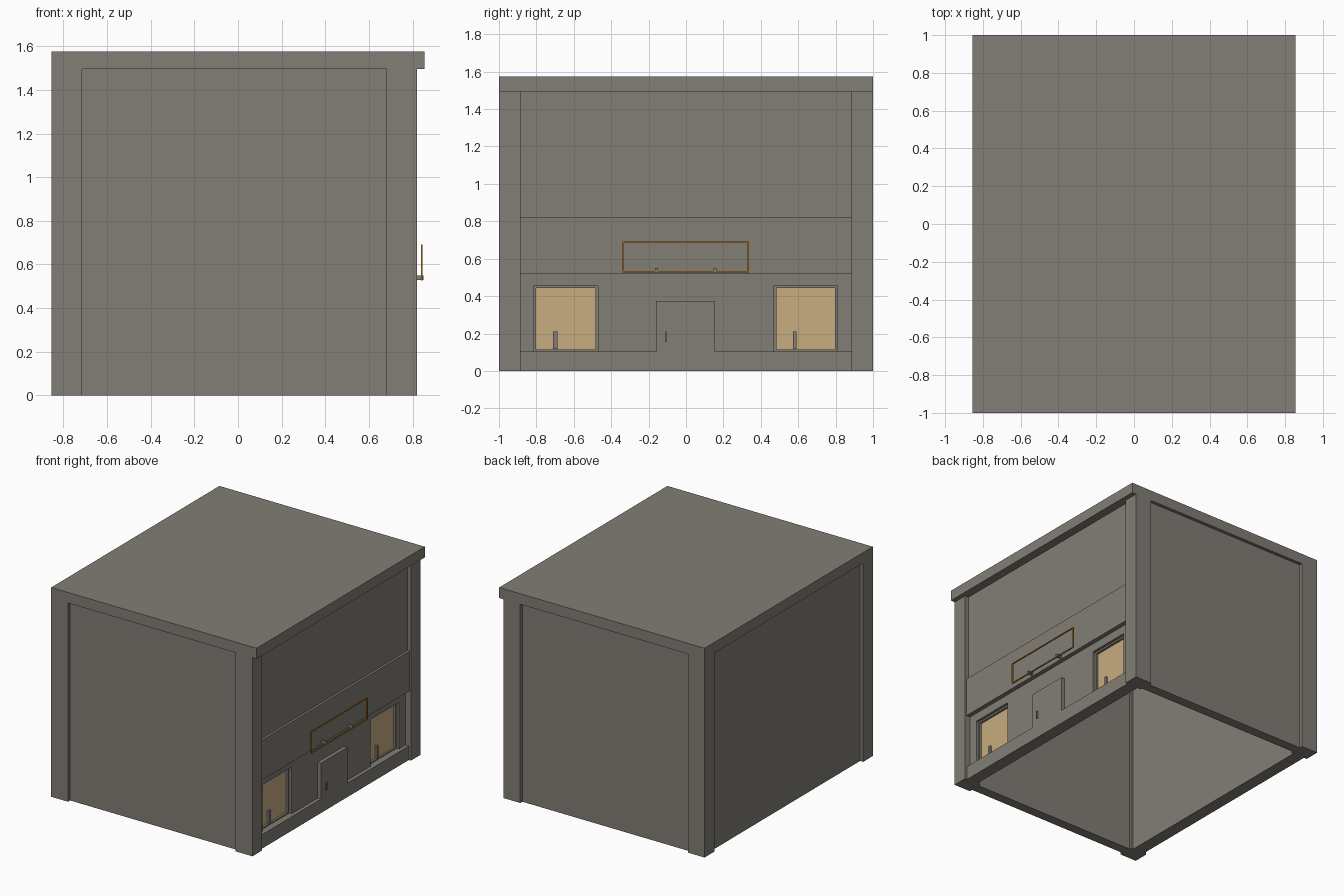
import bpy, bmesh

if "Cube" in bpy.data.objects:
    bpy.data.objects.remove(bpy.data.objects["Cube"])


def material(name, rgb):
    m = bpy.data.materials.new(name)
    m.diffuse_color = (*rgb, 1)
    m.use_nodes = True
    m.node_tree.nodes["Principled BSDF"].inputs["Base Color"].default_value = m.diffuse_color
    return m


STONE = material("warm grey stone", (0.223, 0.207, 0.181))
GLASS = material("warm window glow", (0.578, 0.413, 0.216))
ORANGE = material("orange metal", (0.50, 0.19, 0.015))


def boxes(name, spans, mat):
    """One object made of boxes given as (x0, x1, y0, y1, z0, z1)."""
    bm = bmesh.new()
    for x0, x1, y0, y1, z0, z1 in spans:
        verts = bmesh.ops.create_cube(bm, size=1)["verts"]
        for v in verts:
            v.co.x = x1 if v.co.x > 0 else x0
            v.co.y = y1 if v.co.y > 0 else y0
            v.co.z = z1 if v.co.z > 0 else z0
    mesh = bpy.data.meshes.new(name)
    bm.to_mesh(mesh)
    bm.free()
    mesh.materials.append(mat)
    ob = bpy.data.objects.new(name, mesh)
    bpy.context.collection.objects.link(ob)
    return ob


def cut(target, spans):
    cutter = boxes("window_cutter", spans, STONE)
    cutter.hide_render = True
    cutter.hide_viewport = True
    mod = target.modifiers.new("openings", 'BOOLEAN')
    mod.operation = 'DIFFERENCE'
    mod.solver = 'EXACT'
    mod.object = cutter


LEFT, FACE, EAVE = -0.855, 0.82, 1.495
POST_Y = 0.885

# Roof slab overhanging the shopfront
boxes("roof_slab", [(LEFT, 0.855, -1, 1, EAVE, 1.575)], STONE)

# Corner posts
for side, y0, y1 in (("front", -1, -POST_Y), ("back", POST_Y, 1)):
    boxes(side + "_left_post", [(LEFT, -0.715, y0, y1, 0, EAVE)], STONE)
    boxes(side + "_right_post", [(0.68, FACE, y0, y1, 0, EAVE)], STONE)

# Recessed wall panels; the underside stays open
boxes("front_wall", [(-0.715, 0.68, -0.975, -0.90, 0, EAVE)], STONE)
boxes("back_wall", [(-0.715, 0.68, 0.90, 0.975, 0, EAVE)], STONE)
boxes("left_wall", [(-0.83, -0.735, -POST_Y, POST_Y, 0, EAVE)], STONE)

# Shopfront layers
boxes("upper_wall", [(0.71, 0.79, -POST_Y, POST_Y, 0.82, EAVE)], STONE)
boxes("sign_band", [(0.71, 0.808, -POST_Y, POST_Y, 0.52, 0.82)], STONE)
lower = boxes("shop_wall", [(0.71, 0.775, -POST_Y, POST_Y, 0, 0.52)], STONE)
boxes("base_course", [(0.775, 0.803, -POST_Y, -0.16, 0, 0.105),
                      (0.775, 0.803, 0.155, POST_Y, 0, 0.105)], STONE)
boxes("door", [(0.775, 0.803, -0.16, 0.155, 0, 0.375)], STONE)
boxes("door_handle", [(0.803, 0.815, -0.109, -0.101, 0.155, 0.21)], STONE)

# Windows set in stepped openings
WINDOWS = ((-0.815, -0.47, -0.71, -0.688), (0.47, 0.81, 0.572, 0.59))
cut(lower, [(0.755, 0.9, a, b, 0.105, 0.455) for a, b, _, _ in WINDOWS])
cut(lower, [(0.735, 0.9, a + 0.014, b - 0.014, 0.115, 0.442)
            for a, b, _, _ in WINDOWS])
for label, (a, b, h0, h1) in zip(("front", "back"), WINDOWS):
    boxes(label + "_window_glass",
          [(0.733, 0.739, a + 0.014, b - 0.014, 0.115, 0.442)], GLASS)
    boxes(label + "_window_handle",
          [(0.739, 0.755, h0, h1, 0.118, 0.21)], STONE)

# Open sign outline on two brackets
Y0, Y1, Z0, Z1, T = -0.34, 0.336, 0.526, 0.692, 0.008
boxes("sign_outline", [(0.838, 0.846, Y0, Y1, Z0, Z0 + T),
                       (0.838, 0.846, Y0, Y1, Z1 - T, Z1),
                       (0.838, 0.846, Y0, Y0 + T, Z0 + T, Z1 - T),
                       (0.838, 0.846, Y1 - T, Y1, Z0 + T, Z1 - T)], ORANGE)
boxes("sign_brackets", [(0.80, 0.849, y - 0.008, y + 0.008, 0.53, 0.55)
                        for y in (-0.158, 0.155)], STONE)
